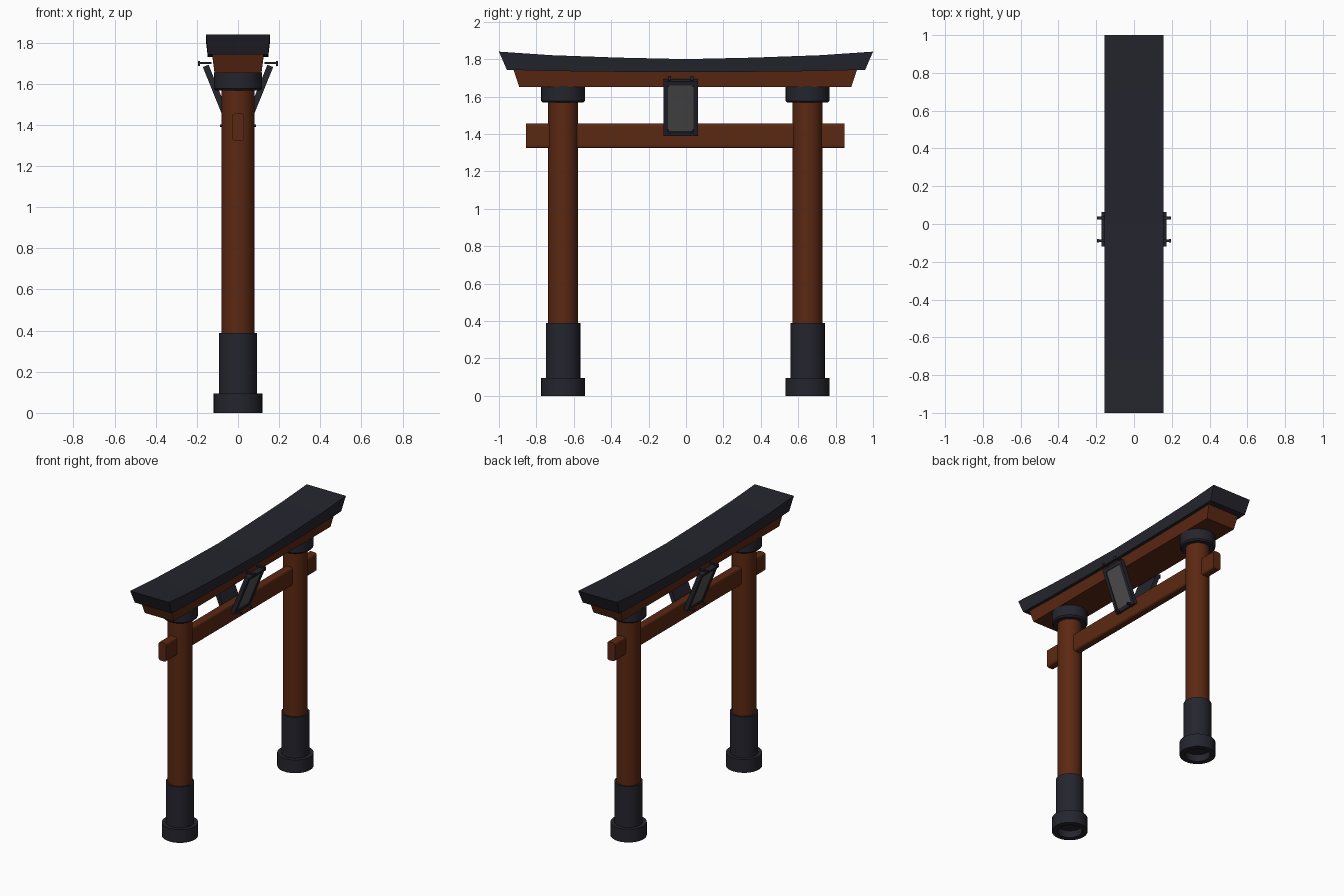
import bpy, bmesh, math
from mathutils import Matrix

if "Cube" in bpy.data.objects:
    bpy.data.objects.remove(bpy.data.objects["Cube"])

def material(name, rgb):
    m = bpy.data.materials.new(name)
    m.diffuse_color = (*rgb, 1)
    m.use_nodes = True
    m.node_tree.nodes["Principled BSDF"].inputs["Base Color"].default_value = m.diffuse_color
    return m

RUST = material("rust red", (0.105, 0.021, 0.006))
DARK = material("dark slate", (0.018, 0.018, 0.027))
GREY = material("plaque grey", (0.085, 0.08, 0.08))

def finish(name, bm, mat, smooth=False):
    bmesh.ops.recalc_face_normals(bm, faces=bm.faces)
    me = bpy.data.meshes.new(name)
    bm.to_mesh(me)
    bm.free()
    me.materials.append(mat)
    ob = bpy.data.objects.new(name, me)
    bpy.context.collection.objects.link(ob)
    if smooth:
        bpy.context.view_layer.objects.active = ob
        ob.select_set(True)
        bpy.ops.object.shade_smooth_by_angle(angle=math.radians(35))
        ob.select_set(False)
    return ob

def lathe(name, profile, y, mat, n=32):
    """Spin (radius, z) points around a vertical axis."""
    bm = bmesh.new()
    vs = [bm.verts.new((r, 0, z)) for r, z in profile]
    es = [bm.edges.new(p) for p in zip(vs, vs[1:])]
    bmesh.ops.spin(bm, geom=vs + es, cent=(0, 0, 0), axis=(0, 0, 1),
                   angle=math.tau, steps=n, use_duplicate=False)
    bmesh.ops.remove_doubles(bm, verts=bm.verts, dist=1e-5)
    bmesh.ops.translate(bm, verts=bm.verts, vec=(0, y, 0))
    return finish(name, bm, mat, True)

def box(name, size, mat, matrix, bevel=0, edges=None):
    bm = bmesh.new()
    bmesh.ops.create_cube(bm, size=1, matrix=Matrix.Diagonal((*size, 1)))
    if bevel:
        axis = edges
        es = [e for e in bm.edges
              if abs((e.verts[0].co - e.verts[1].co)[axis]) > 1e-4]
        bmesh.ops.bevel(bm, geom=es, offset=bevel, segments=3, profile=0.5, affect='EDGES')
    bm.transform(matrix)
    return finish(name, bm, mat)

def beam(name, top, bottom, top_w, bottom_w, yc, mat):
    """Sweep a trapezoid along y; top and bottom are half lists of (y, z)."""
    full = lambda pts: [(-y, z) for y, z in pts[::-1]] + pts[1:]
    bm = bmesh.new()
    rings = [[bm.verts.new((x, y + yc, z)) for x, y, z in
              ((-top_w, *t), (top_w, *t), (bottom_w, *b), (-bottom_w, *b))]
             for t, b in zip(full(top), full(bottom))]
    for a, b in zip(rings, rings[1:]):
        for i in range(4):
            bm.faces.new((a[i], a[i - 1], b[i - 1], b[i]))
    bm.faces.new(rings[0])
    bm.faces.new(rings[-1])
    return finish(name, bm, mat)

# Curved roof and the beam under it
beam("roof_lintel", [(0, 1.80), (.36, 1.808), (.72, 1.821), (1, 1.84)],
     [(0, 1.73), (.34, 1.732), (.69, 1.736), (.958, 1.743)], .155, .147, 0, DARK)
beam("upper_beam", [(0, 1.735), (.918, 1.742)], [(0, 1.652), (.888, 1.652)],
     .125, .114, -.004, RUST)

# Tie beam through both pillars
box("tie_beam", (.06, 1.705, .132), RUST, Matrix.Translation((0, -.004, 1.39)), .015, 1)

# Pillars: hollow foot, sleeve, shaft and cap
for side, y in (("left", -.657), ("right", .65)):
    lathe(side + "_foot", [(0, .05), (.082, .05), (.082, 0), (.118, 0),
                           (.118, .095), (0, .095)], y, DARK)
    lathe(side + "_sleeve", [(0, .08), (.092, .08), (.092, .388), (0, .388)], y, DARK)
    lathe(side + "_shaft", [(0, .35), (.08, .35), (.08, 1.6), (0, 1.6)], y, RUST)
    lathe(side + "_cap", [(0, 1.567), (.107, 1.567), (.117, 1.577),
                          (.117, 1.655), (0, 1.655)], y, DARK)

# Tilted plaques on both faces, with hanging pegs
for side, turn in (("right", 0), ("left", math.pi)):
    base = Matrix.Translation((0, -.028, 0)) @ Matrix.Rotation(turn, 4, 'Z')
    tilt = base @ Matrix.Translation((.098, 0, 1.541)) @ Matrix.Rotation(math.radians(22), 4, 'Y')
    at = lambda m, *p: m @ Matrix.Translation(p)
    box(side + "_plaque_back", (.016, .17, .3), DARK, at(tilt, -.007, 0, 0))
    box(side + "_plaque_panel", (.012, .134, .268), GREY, at(tilt, .004, 0, 0), .012, 0)
    for s in (-1, 1):
        box(side + "_plaque_stile", (.03, .024, .315), DARK, at(tilt, 0, s * .08, 0))
        box(side + "_plaque_rail", (.03, .14, .024), DARK, at(tilt, 0, 0, s * .1455))
        box(side + "_top_peg", (.065, .014, .01), DARK, at(base, .162, s * .06, 1.702))
        box(side + "_peg_tip", (.01, .018, .024), DARK, at(base, .19, s * .06, 1.698))
        box(side + "_bottom_peg", (.05, .014, .012), DARK, at(base, .062, s * .06, 1.396))
